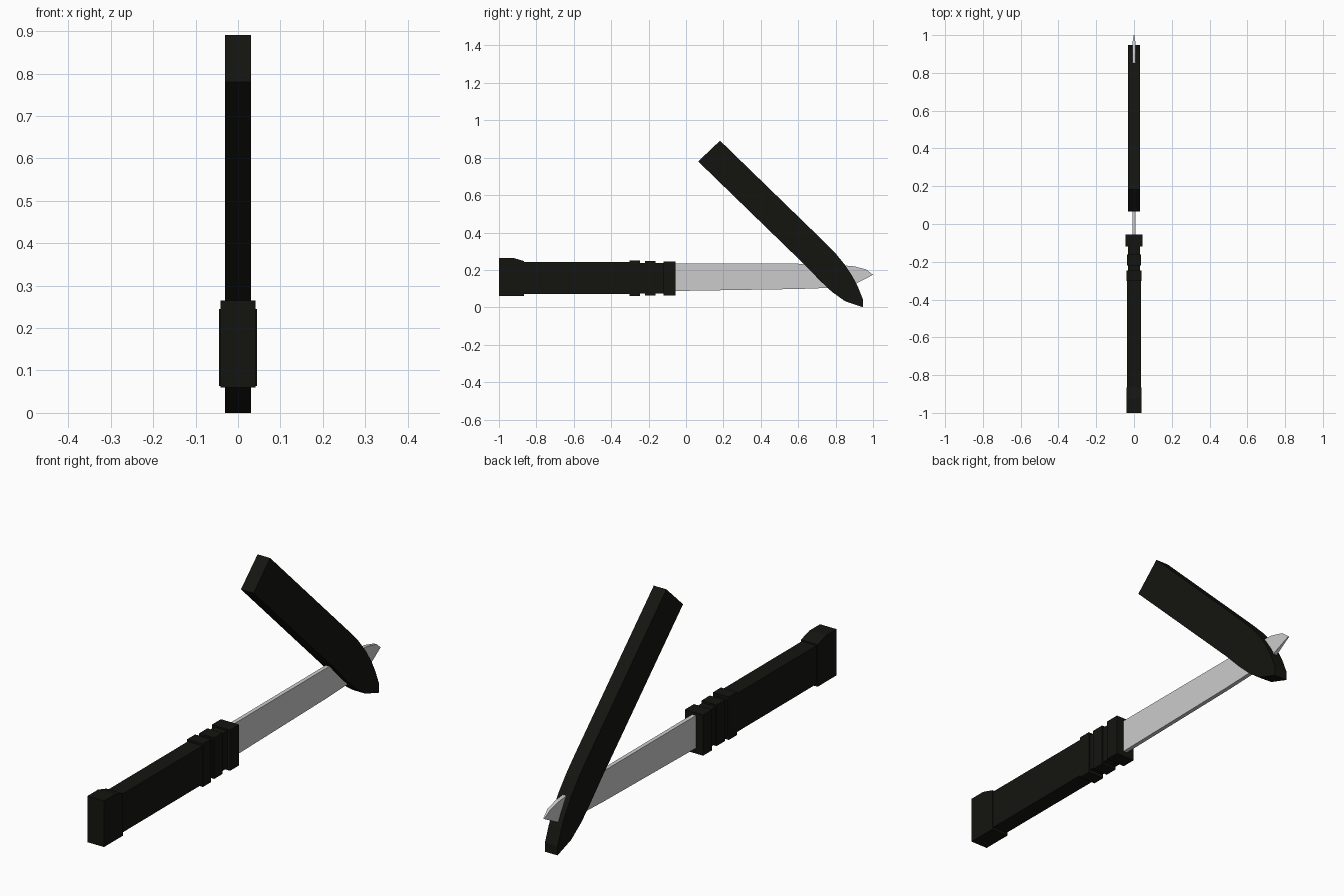
import bpy, bmesh

if "Cube" in bpy.data.objects:
    bpy.data.objects.remove(bpy.data.objects["Cube"])

black = bpy.data.materials.new("black")
black.diffuse_color = (0.007, 0.007, 0.005, 1)
black.use_nodes = True
black.node_tree.nodes["Principled BSDF"].inputs["Base Color"].default_value = black.diffuse_color


def extrude_profile(name, pts, half, mat=None, thin=None):
    """Extrude a (y, z) outline across x; thin overrides half width per point index."""
    thin = thin or {}
    bm = bmesh.new()
    sides = []
    for s in (-1, 1):
        sides.append([bm.verts.new((s * thin.get(i, half), y, z)) for i, (y, z) in enumerate(pts)])
    a, b = sides
    bm.faces.new(a)
    bm.faces.new(b[::-1])
    n = len(pts)
    for i in range(n):
        j = (i + 1) % n
        bm.faces.new((a[i], b[i], b[j], a[j]))
    bmesh.ops.recalc_face_normals(bm, faces=bm.faces)
    me = bpy.data.meshes.new(name)
    bm.to_mesh(me)
    bm.free()
    ob = bpy.data.objects.new(name, me)
    bpy.context.collection.objects.link(ob)
    if mat:
        me.materials.append(mat)
    return ob


def block(name, y0, y1, z0, z1, half):
    return extrude_profile(name, [(y0, z0), (y1, z0), (y1, z1), (y0, z1)], half, black)


# Handle: pommel, grip, neck with rings, guard
extrude_profile("pommel", [(-1, 0.06), (-0.866, 0.06), (-0.866, 0.247),
                           (-0.925, 0.265), (-1, 0.265)], 0.041, black)
block("grip", -0.87, -0.29, 0.071, 0.242, 0.036)
block("neck", -0.29, -0.10, 0.073, 0.238, 0.032)
block("rear_ring", -0.302, -0.245, 0.06, 0.251, 0.039)
block("front_ring", -0.22, -0.162, 0.064, 0.247, 0.037)
block("guard", -0.12, -0.056, 0.064, 0.245, 0.045)

# Blade, narrowing towards the point
extrude_profile("blade", [(-0.08, 0.087), (0.60, 0.098), (0.82, 0.106), (0.91, 0.127),
                          (1.0, 0.174), (0.965, 0.202), (0.90, 0.219), (0.80, 0.228),
                          (0.60, 0.233), (-0.08, 0.233)],
                0.009, thin={4: 0.002, 5: 0.007})

# Sheath leaning across the blade
extrude_profile("sheath", [(0.065, 0.78), (0.636, 0.226), (0.717, 0.142), (0.78, 0.083),
                           (0.85, 0.033), (0.947, 0.0), (0.947, 0.04), (0.92, 0.108),
                           (0.89, 0.166), (0.85, 0.227), (0.80, 0.288), (0.733, 0.356),
                           (0.182, 0.891)], 0.031, black)
